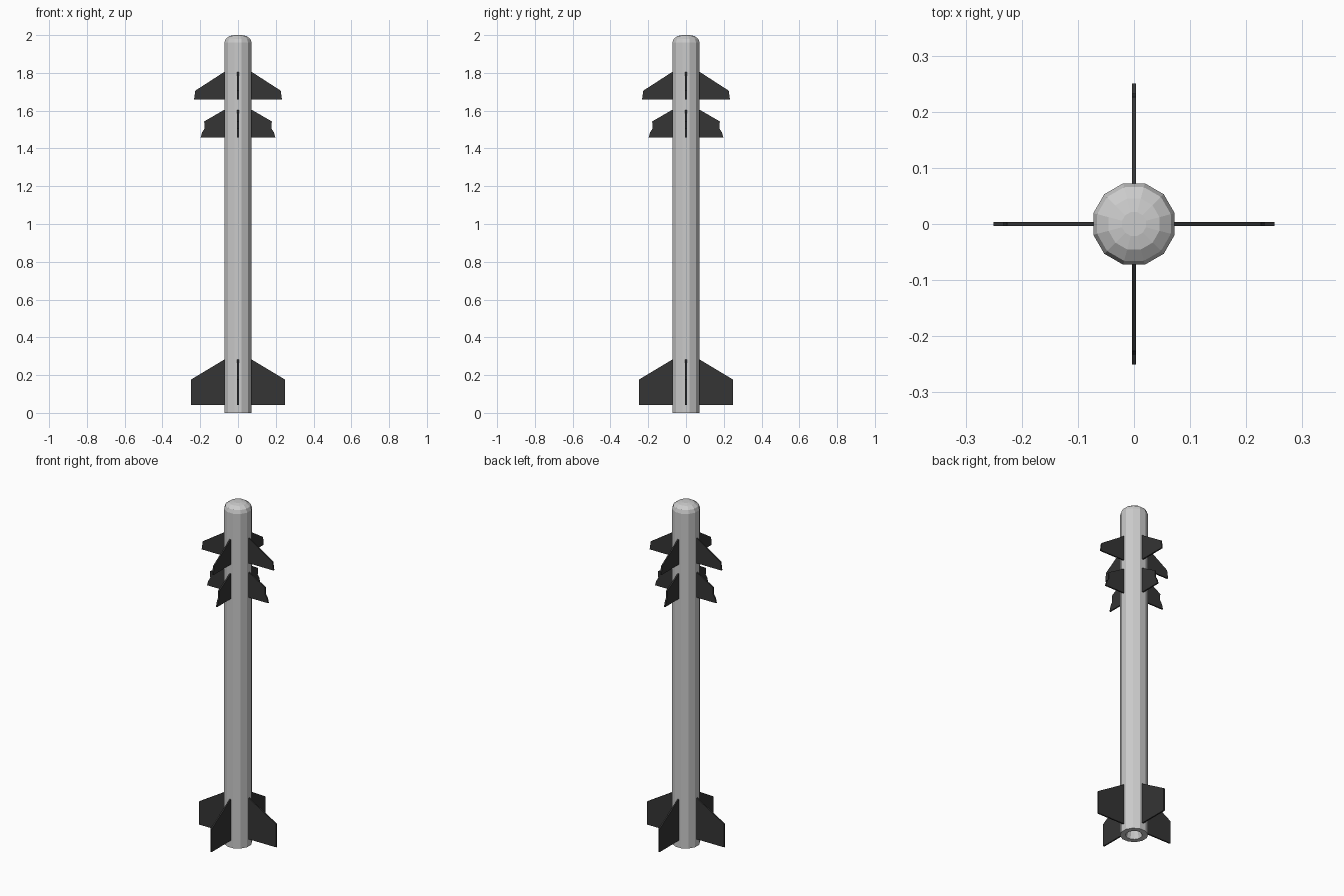
import bpy, bmesh, math

if "Cube" in bpy.data.objects:
    bpy.data.objects.remove(bpy.data.objects["Cube"])

dark = bpy.data.materials.new("dark_grey")
dark.diffuse_color = (0.035, 0.035, 0.035, 1)
dark.use_nodes = True
dark.node_tree.nodes["Principled BSDF"].inputs["Base Color"].default_value = dark.diffuse_color


def finish(bm, name, mat=None):
    bmesh.ops.recalc_face_normals(bm, faces=bm.faces)
    mesh = bpy.data.meshes.new(name)
    bm.to_mesh(mesh)
    bm.free()
    obj = bpy.data.objects.new(name, mesh)
    bpy.context.collection.objects.link(obj)
    if mat:
        mesh.materials.append(mat)
    return obj


def lathe(name, profile, sides=12):
    bm = bmesh.new()
    rings = []
    for r, z in profile:
        angles = [2 * math.pi * (i + 0.5) / sides for i in range(sides)]
        rings.append([bm.verts.new((r * math.cos(a), r * math.sin(a), z)) for a in angles])
    for a, b in zip(rings, rings[1:]):
        for i in range(sides):
            j = (i + 1) % sides
            bm.faces.new((a[i], a[j], b[j], b[i]))
    bm.faces.new(rings[0])
    bm.faces.new(rings[-1])
    return finish(bm, name)


def fin_set(name, outline, half=0.004):
    # Four flat fins around the body
    for k in range(4):
        bm = bmesh.new()
        face = bm.faces.new([bm.verts.new((x, -half, z)) for x, z in outline])
        new = bmesh.ops.extrude_face_region(bm, geom=[face])["geom"]
        bmesh.ops.translate(bm, vec=(0, 2 * half, 0),
                            verts=[v for v in new if isinstance(v, bmesh.types.BMVert)])
        obj = finish(bm, f"{name}_{k + 1}", dark)
        obj.rotation_euler.z = k * math.pi / 2


# Body tube with recessed nozzle below and rounded nose above
lathe("body", [(0.028, 0.06), (0.045, 0.0), (0.075, 0.0), (0.075, 1.96),
               (0.068, 1.98), (0.047, 1.995), (0.022, 2.0)])

# Fins: upper canards, notched second canards, tail fins
fin_set("upper_fin", [(0.065, 1.81), (0.226, 1.706), (0.233, 1.658), (0.065, 1.658)])
fin_set("middle_fin", [(0.065, 1.609), (0.179, 1.543), (0.177, 1.505),
                       (0.19, 1.485), (0.198, 1.457), (0.065, 1.457)])
fin_set("tail_fin", [(0.065, 0.287), (0.25, 0.176), (0.25, 0.041), (0.065, 0.041)])
